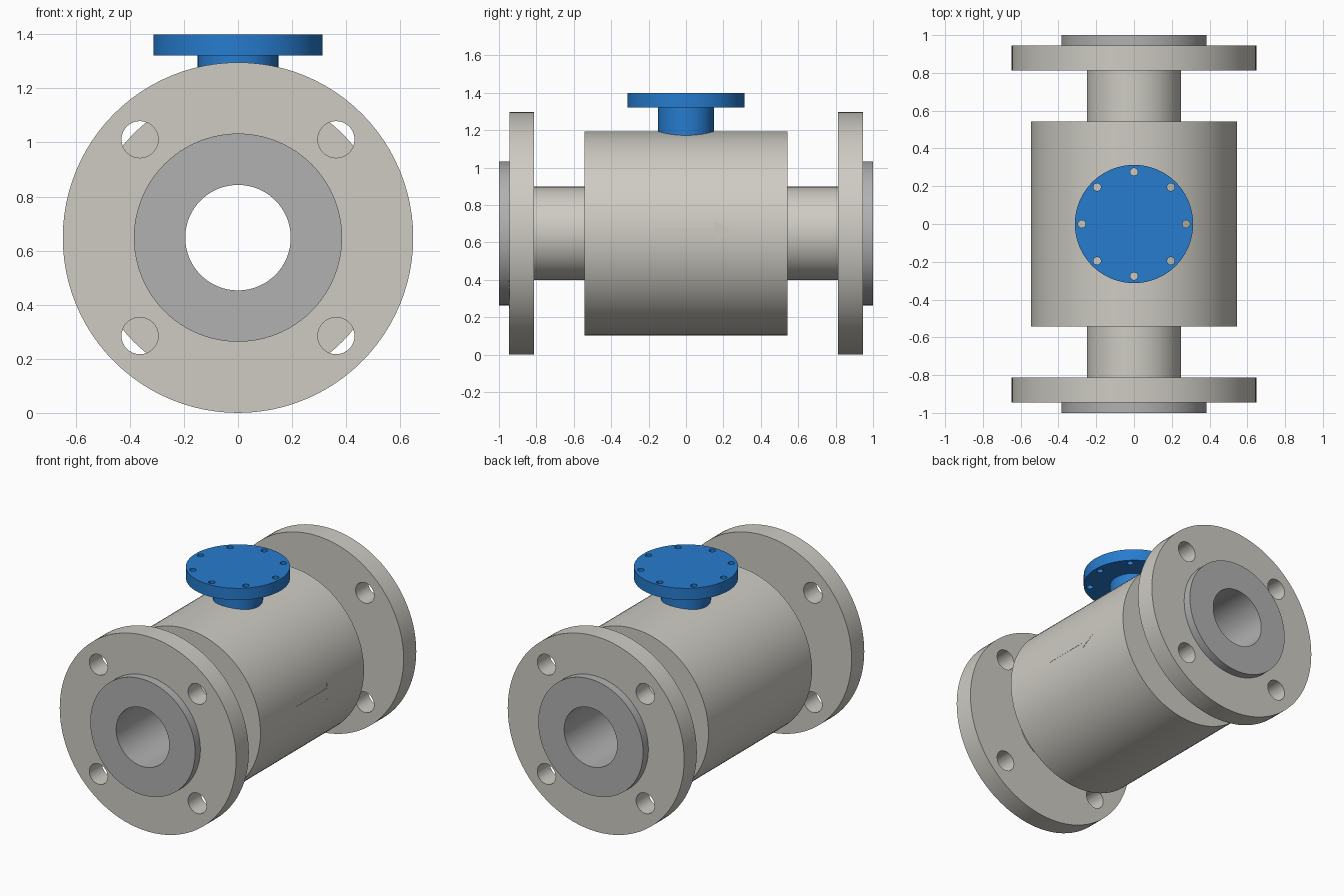
import bpy, bmesh, math
from mathutils import Matrix

if "Cube" in bpy.data.objects:
    bpy.data.objects.remove(bpy.data.objects["Cube"])

CZ = 0.648  # height of the pipe axis


def material(name, rgb):
    m = bpy.data.materials.new(name)
    m.diffuse_color = (*rgb, 1)
    m.use_nodes = True
    m.node_tree.nodes["Principled BSDF"].inputs["Base Color"].default_value = m.diffuse_color
    return m


SHELL = material("warm_grey_paint", (0.62, 0.60, 0.55))
LINER = material("liner_grey", (0.44, 0.44, 0.44))
BLUE = material("blue_paint", (0.02, 0.20, 0.62))


def finish(bm, name, mat):
    bmesh.ops.recalc_face_normals(bm, faces=bm.faces)
    me = bpy.data.meshes.new(name)
    bm.to_mesh(me)
    bm.free()
    ob = bpy.data.objects.new(name, me)
    bpy.context.collection.objects.link(ob)
    if mat:
        me.materials.append(mat)
    return ob


def lathe(name, profile, mat, matrix, steps=96):
    """Revolve a closed (radius, height) profile about local z."""
    bm = bmesh.new()
    rings = []
    for i in range(steps):
        a = 2 * math.pi * i / steps
        rings.append([bm.verts.new((r * math.cos(a), r * math.sin(a), h)) for r, h in profile])
    n = len(profile)
    for i in range(steps):
        p, q = rings[i], rings[(i + 1) % steps]
        for j in range(n):
            k = (j + 1) % n
            if profile[j][0] == 0 and profile[k][0] == 0:
                continue
            bm.faces.new((p[j], q[j], q[k], p[k]))
    bmesh.ops.remove_doubles(bm, verts=bm.verts, dist=1e-5)
    bm.transform(matrix)
    return finish(bm, name, mat)


def drill(ob, matrices, radius, depth):
    """Cut round holes, then bake the result and remove the cutter."""
    bm = bmesh.new()
    for m in matrices:
        bmesh.ops.create_cone(bm, cap_ends=True, segments=32, radius1=radius,
                              radius2=radius, depth=depth, matrix=m)
    cutter = finish(bm, "hole_cutter", None)
    cutter.hide_render = True
    mod = ob.modifiers.new("holes", 'BOOLEAN')
    mod.object = cutter
    mod.solver = 'EXACT'
    bpy.context.view_layer.objects.active = ob
    bpy.ops.object.modifier_apply(modifier=mod.name)
    bpy.data.objects.remove(cutter)


def smooth(ob):
    bpy.ops.object.select_all(action='DESELECT')
    ob.select_set(True)
    bpy.context.view_layer.objects.active = ob
    bpy.ops.object.shade_smooth_by_angle(angle=math.radians(30))


# Pipe axis: local z becomes -y
TURN = Matrix.Rotation(math.radians(90), 4, 'X')
PIPE = Matrix.Translation((0, 0, CZ)) @ TURN


def mirrored(half):
    return half + [(r, -h) for r, h in reversed(half)]


# Shell: measuring drum, necks and end flanges
shell = lathe("pipe_body", mirrored([
    (0.22, 0.945), (0.648, 0.945), (0.648, 0.812), (0.25, 0.812),
    (0.25, 0.543), (0.545, 0.543)]), SHELL, PIPE)
r = 0.363
drill(shell, [Matrix.Translation((sx * r, sy * 0.88, CZ + sz * r)) @ TURN
              for sx in (-1, 1) for sy in (-1, 1) for sz in (-1, 1)], 0.068, 0.3)
smooth(shell)

# Liner: bore and raised gasket faces
smooth(lathe("bore_liner", mirrored([
    (0.195, 1.0), (0.385, 1.0), (0.385, 0.945), (0.22, 0.945)]), LINER, PIPE))

# Top connection: stem and bolted disc
top = lathe("top_mount", [
    (0, 1.12), (0.149, 1.12), (0.149, 1.322), (0.313, 1.322), (0.313, 1.4), (0, 1.4)],
    BLUE, Matrix.Identity(4))
drill(top, [Matrix.Translation((0.276 * math.cos(i * math.pi / 4),
                                0.276 * math.sin(i * math.pi / 4), 1.36))
            for i in range(8)], 0.02, 0.2)
smooth(top)

# Flow arrow, almost flush on the right side
bm = bmesh.new()
outline = [(-0.165, -0.02), (0.155, -0.02), (0.155, -0.055), (0.25, 0),
           (0.155, 0.055), (0.155, 0.02), (-0.165, 0.02)]
face = bm.faces.new([bm.verts.new((0.535, y, CZ + 0.01 + z)) for y, z in outline])
ext = bmesh.ops.extrude_face_region(bm, geom=[face])
bmesh.ops.translate(bm, vec=(0.0108, 0, 0),
                    verts=[v for v in ext["geom"] if isinstance(v, bmesh.types.BMVert)])
finish(bm, "flow_arrow", SHELL)
